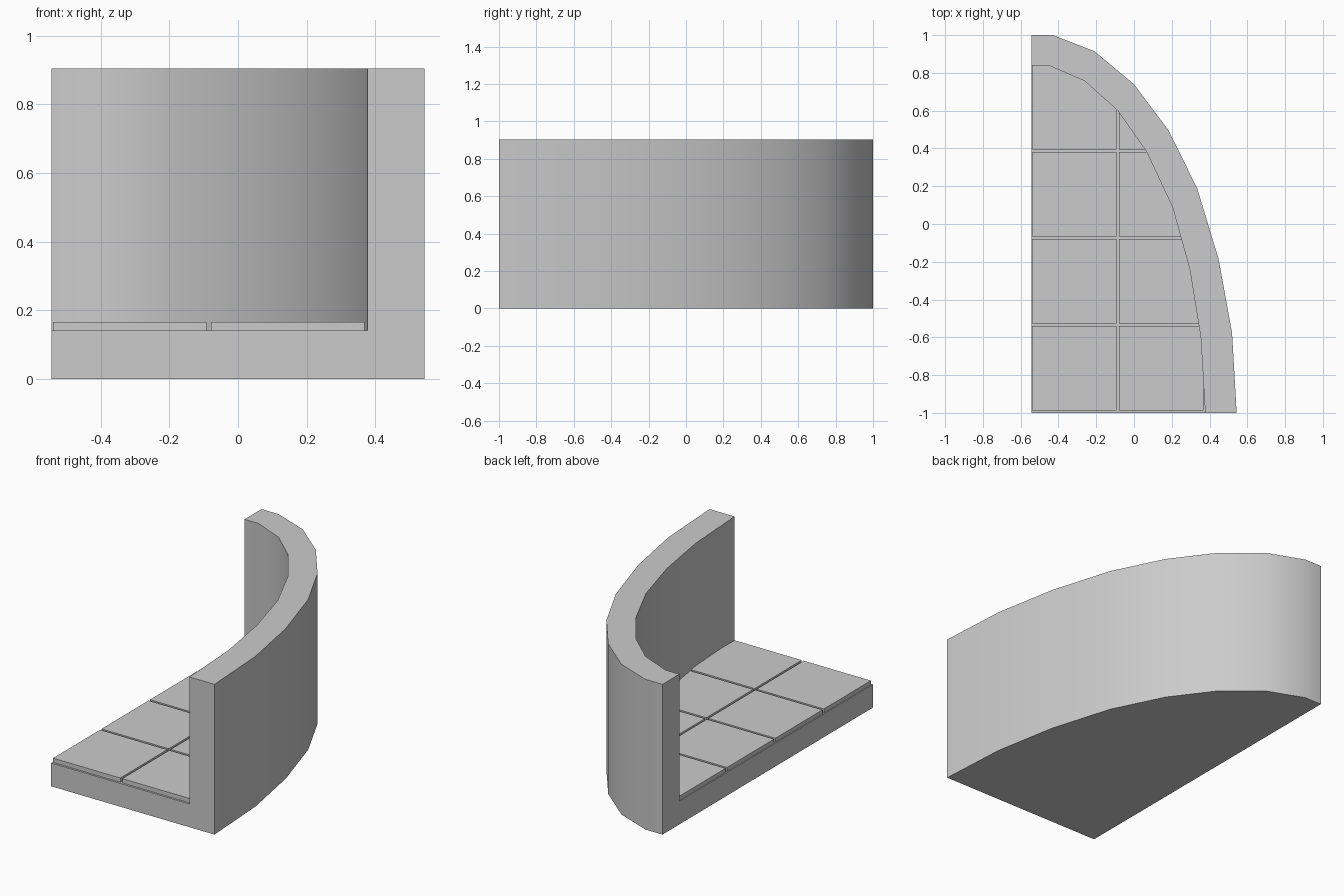
import bpy, bmesh, math
from mathutils import Vector

cube = bpy.data.objects.get("Cube")
if cube:
    bpy.data.objects.remove(cube, do_unlink=True)

grey = bpy.data.materials.new("plain_grey")
grey.use_nodes = True
grey.diffuse_color = (0.6, 0.6, 0.6, 1)
grey.node_tree.nodes["Principled BSDF"].inputs["Base Color"].default_value = (0.6, 0.6, 0.6, 1)

# Plan of the curved wall, from the back to the front
LEFT, FRONT = -0.5435, -1.0
OUTER = [(LEFT, 1), (-0.43, 1), (-0.21, 0.915), (0, 0.74), (0.183, 0.495),
         (0.334, 0.19), (0.448, -0.185), (0.519, -0.575), (0.5435, FRONT)]
INNER = [(LEFT, 0.839), (-0.451, 0.839), (-0.261, 0.757), (-0.086, 0.6), (0.067, 0.382),
         (0.205, 0.085), (0.295, -0.24), (0.353, -0.598), (0.377, FRONT)]
FLOOR, TOP, TILE_TOP = 0.14, 0.904, 0.166


def finish(name, bm):
    bmesh.ops.recalc_face_normals(bm, faces=bm.faces)
    mesh = bpy.data.meshes.new(name)
    bm.to_mesh(mesh)
    bm.free()
    mesh.materials.append(grey)
    obj = bpy.data.objects.new(name, mesh)
    bpy.context.collection.objects.link(obj)
    return obj


# Base and wall: an L-shaped section swept round the corner
bm = bmesh.new()
sections = []
for (ox, oy), (ix, iy) in zip(OUTER, INNER):
    points = [(LEFT, FRONT, 0), (ox, oy, 0), (ox, oy, TOP),
              (ix, iy, TOP), (ix, iy, FLOOR), (LEFT, FRONT, FLOOR)]
    sections.append([bm.verts.new(p) for p in points])
for a, b in zip(sections, sections[1:]):
    for k in range(5):
        bm.faces.new((a[k], a[k + 1], b[k + 1], b[k]))
bm.faces.new(sections[0])
bm.faces.new(sections[-1])
bmesh.ops.remove_doubles(bm, verts=bm.verts, dist=0.0001)
bmesh.ops.dissolve_limit(bm, angle_limit=math.radians(1), verts=bm.verts, edges=bm.edges)
wall = finish("curved_wall_and_base", bm)
bpy.ops.object.select_all(action='DESELECT')
wall.select_set(True)
bpy.context.view_layer.objects.active = wall
bpy.ops.object.shade_smooth_by_angle(angle=math.radians(30))

# Floor tiles: a grid of squares trimmed by the inner wall
SIZE, PITCH = 0.447, 0.4605
for col in range(2):
    for row in range(4):
        x, y = -0.539 + col * PITCH, -0.988 + row * PITCH
        bm = bmesh.new()
        bm.faces.new([bm.verts.new((px, py, FLOOR)) for px, py in [(LEFT, FRONT)] + INNER])
        for axis, low in ((Vector((1, 0, 0)), x), (Vector((0, 1, 0)), y)):
            for offset, normal in ((low, -axis), (low + SIZE, axis)):
                bmesh.ops.bisect_plane(bm, geom=bm.verts[:] + bm.edges[:] + bm.faces[:],
                                       plane_co=axis * offset, plane_no=normal, clear_outer=True)
        if not bm.faces:
            bm.free()
            continue
        top = bmesh.ops.extrude_face_region(bm, geom=bm.faces[:], use_keep_orig=True)
        lifted = [v for v in top["geom"] if isinstance(v, bmesh.types.BMVert)]
        bmesh.ops.translate(bm, verts=lifted, vec=(0, 0, TILE_TOP - FLOOR))
        finish(f"floor_tile_{col + 1}_{row + 1}", bm)
